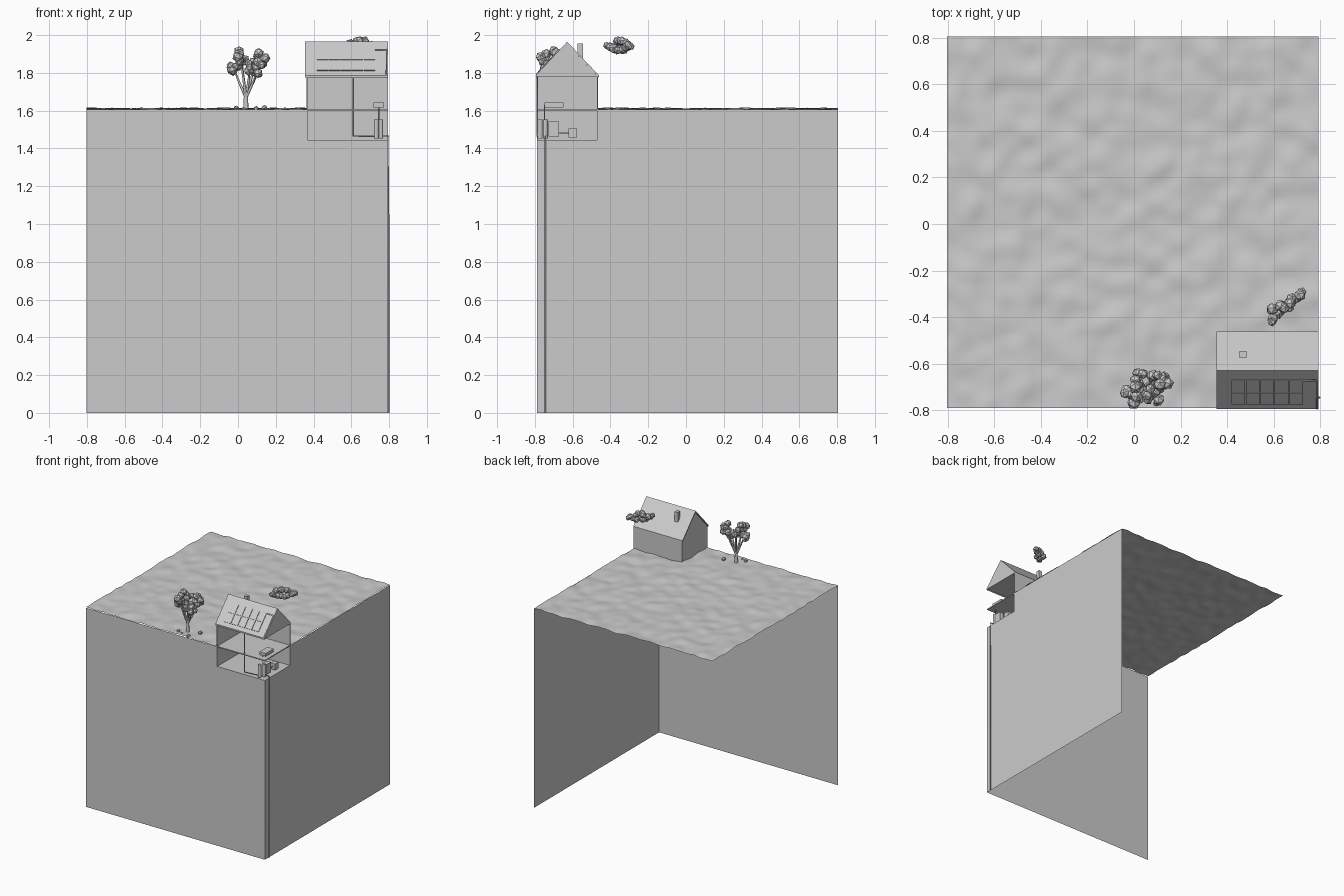
import bpy, bmesh, math, random
from mathutils import Vector, noise

if "Cube" in bpy.data.objects:
    bpy.data.objects.remove(bpy.data.objects["Cube"])
random.seed(4)

X0, X1, Y0, Y1, TOP = -0.803, 0.793, -0.79, 0.805, 1.605   # earth block
HX, HY, BASE, EAVE, RIDGE_Y, RIDGE = 0.363, -0.466, 1.44, 1.78, -0.629, 1.965  # house


def add(name, bm, smooth=False):
    me = bpy.data.meshes.new(name)
    bm.to_mesh(me)
    bm.free()
    ob = bpy.data.objects.new(name, me)
    bpy.context.collection.objects.link(ob)
    for p in me.polygons:
        p.use_smooth = smooth
    return ob


def sheet(name, pts):
    bm = bmesh.new()
    bm.faces.new([bm.verts.new(p) for p in pts])
    return add(name, bm)


def box(name, a, b):
    bm = bmesh.new()
    bmesh.ops.create_cube(bm, size=1)
    for v in bm.verts:
        v.co = Vector([(a[i] + b[i]) / 2 + v.co[i] * (b[i] - a[i]) for i in range(3)])
    return add(name, bm)


def prism(name, profile, x0, x1):
    """Extrude a (y, z) profile along x."""
    bm = bmesh.new()
    f = bm.faces.new([bm.verts.new((x0, y, z)) for y, z in profile])
    ext = bmesh.ops.extrude_face_region(bm, geom=[f])
    bmesh.ops.translate(bm, vec=(x1 - x0, 0, 0),
                        verts=[g for g in ext['geom'] if isinstance(g, bmesh.types.BMVert)])
    bmesh.ops.recalc_face_normals(bm, faces=bm.faces)
    return add(name, bm)


def pipe(name, pts, r, tip=1.0):
    cu = bpy.data.curves.new(name, 'CURVE')
    cu.dimensions = '3D'
    cu.bevel_depth, cu.bevel_resolution, cu.use_fill_caps = r, 1, True
    sp = cu.splines.new('POLY')
    sp.points.add(len(pts) - 1)
    for i, p in enumerate(pts):
        sp.points[i].co = (*p, 1)
        sp.points[i].radius = 1 + (tip - 1) * i / (len(pts) - 1)
    ob = bpy.data.objects.new(name, cu)
    bpy.context.collection.objects.link(ob)


def blobs(name, items):
    """Faceted balls: (x, y, z, radius)."""
    bm = bmesh.new()
    for x, y, z, r in items:
        new = bmesh.ops.create_icosphere(bm, subdivisions=1, radius=r)['verts']
        bmesh.ops.rotate(bm, verts=new, cent=(0, 0, 0),
                         matrix=noise.random_unit_vector().to_track_quat('Z', 'Y').to_matrix())
        bmesh.ops.translate(bm, verts=new, vec=(x, y, z))
    return add(name, bm)


noise.seed_set(3)

# Earth block: open cutaway with a front and a right wall, notched for the basement
sheet("earth_front", [(X0, Y0, 0), (X1, Y0, 0), (X1, Y0, BASE), (HX, Y0, BASE),
                      (HX, Y0, TOP), (X0, Y0, TOP)])
sheet("earth_right", [(X1, Y0, 0), (X1, Y1, 0), (X1, Y1, TOP), (X1, HY, TOP),
                      (X1, HY, BASE), (X1, Y0, BASE)])

# Rolling ground surface with the house footprint removed
bm = bmesh.new()
bmesh.ops.create_grid(bm, x_segments=70, y_segments=70, size=0.5)
for v in bm.verts:
    v.co.x = X0 + (v.co.x + 0.5) * (X1 - X0)
    v.co.y = Y0 + (v.co.y + 0.5) * (Y1 - Y0)
    v.co.z = TOP + 0.003 + 0.012 * noise.noise(Vector((v.co.x, v.co.y, 0.3)) * 11)
for co, no in (((HX, 0, 0), (1, 0, 0)), ((0, HY, 0), (0, 1, 0))):
    bmesh.ops.bisect_plane(bm, geom=bm.verts[:] + bm.edges[:] + bm.faces[:],
                           plane_co=co, plane_no=no)
inside = [f for f in bm.faces if f.calc_center_median().x > HX and f.calc_center_median().y < HY]
bmesh.ops.delete(bm, geom=inside, context='FACES')
add("ground_surface", bm, True)

# House shell, open at the front and right
T = 0.005
box("left_wall", (HX, Y0, BASE), (HX + T, HY, EAVE))
box("back_wall", (HX, HY - T, BASE), (X1, HY, EAVE))
box("basement_floor", (HX, Y0, BASE), (X1, HY, BASE + T))
box("ground_floor", (HX, Y0, TOP - T), (X1, HY, TOP + T / 2))

# Attic with gables, and the roof skin
prism("attic", [(Y0, EAVE), (HY, EAVE), (RIDGE_Y, RIDGE - 0.012)], HX, X1)
E = 1.787
prism("roof", [(-0.794, E), (RIDGE_Y, RIDGE), (-0.461, E), (-0.461, E - 0.012),
               (RIDGE_Y, RIDGE - 0.012), (-0.794, E - 0.012)], 0.354, X1)
box("chimney", (0.454, -0.575, 1.86), (0.483, -0.546, 1.955))

# Solar panels, five columns by two rows on the front slope
SL = (RIDGE - E) / (RIDGE_Y + 0.794)


def on_roof(x, y, lift=0.0):
    n = Vector((0, -SL, 1)).normalized()
    return Vector((x, y, E + SL * (y + 0.794))) + n * lift


for c in range(5):
    for r in range(2):
        x, y = 0.418 + c * 0.062, -0.772 + r * 0.053
        ob = prism(f"solar_panel_{c}_{r}",
                   [on_roof(0, y + d, h)[1:] for d, h in ((0, 0), (0.05, 0), (0.05, 0.005), (0, 0.005))],
                   x, x + 0.059)

# Collector pipe: roof, eave, down to the basement
pipe("collector_pipe", [on_roof(0.725, -0.67, .003), on_roof(0.786, -0.67, .003),
                        on_roof(0.786, -0.79, .003), (0.786, -0.787, 1.775), (0.61, -0.787, 1.775),
                        (0.61, -0.787, 1.465), (0.73, -0.775, 1.465)], 0.004)

# Basement heating plant and the radiator above
for i, y in enumerate((-0.772, -0.744)):
    bm = bmesh.new()
    bmesh.ops.create_cone(bm, cap_ends=True, segments=12, radius1=0.013, radius2=0.013, depth=0.1)
    bmesh.ops.translate(bm, vec=(0.733 + i * 0.022, y, 1.502), verts=bm.verts)
    add(f"storage_tank_{i}", bm)
box("heat_pump", (0.728, -0.728, 1.462), (0.764, -0.673, 1.542))
pipe("pump_pipe", [(0.745, -0.675, 1.482), (0.745, -0.62, 1.482)], 0.004)
box("control_unit", (0.725, -0.622, 1.457), (0.765, -0.578, 1.505))
box("radiator", (0.718, -0.75, 1.618), (0.772, -0.648, 1.642))
pipe("riser_pipe", [(0.745, -0.748, 1.5), (0.745, -0.748, 1.63)], 0.003)

# Deep ground probe in the corner
pipe("ground_probe", [(0.75, -0.745, 1.465), (0.798, -0.745, 1.465), (0.798, -0.745, 0)], 0.004)

# Tree: trunk, branches, faceted leaf balls
base, fork = Vector((0.042, -0.70, TOP)), Vector((0.042, -0.70, 1.68))
pipe("trunk", [base, base.lerp(fork, 0.3), fork], 0.014, 0.8)
tips = [(-0.025, -0.71, 1.83), (0.015, -0.75, 1.88), (0.02, -0.66, 1.87), (0.065, -0.73, 1.83),
        (0.095, -0.66, 1.87), (0.128, -0.68, 1.86), (0.1, -0.73, 1.80)]
leaves = []
for i, t in enumerate(tips):
    t = Vector(t)
    pipe(f"branch_{i}", [fork - Vector((0, 0, 0.01)), fork.lerp(t, 0.55) + Vector((0, 0, -0.01)), t],
         0.009, 0.4)
    for k in range(4):
        d = noise.random_unit_vector() * 0.025
        leaves.append((t.x + d.x, t.y + d.y, t.z + d.z * 0.9, random.uniform(0.021, 0.03)))
leaves += [(0.005, -0.70, 1.915, 0.028), (0.11, -0.69, 1.905, 0.028), (-0.03, -0.72, 1.82, 0.032)]
blobs("tree_leaves", leaves)

# Stones around the tree
blobs("stones", [(-0.01, -0.745, 1.612, 0.015), (0.096, -0.77, 1.61, 0.015),
                 (0.14, -0.68, 1.614, 0.017), (0.03, -0.76, 1.608, 0.012)])

# Cloud behind the house
cloud = [(0.592, -0.42, 1.945, 0.02), (0.72, -0.292, 1.94, 0.021)]
for i in range(12):
    t = (i + 0.5) / 12
    b = math.sin(math.pi * t)
    cloud.append((0.592 + 0.118 * t + random.uniform(-.016, .016),
                  -0.395 + 0.1 * t + random.uniform(-.02, .02),
                  1.942 + (0.03 * b if i % 2 else -0.022 * b), random.uniform(0.022, 0.028)))
blobs("cloud", cloud)
